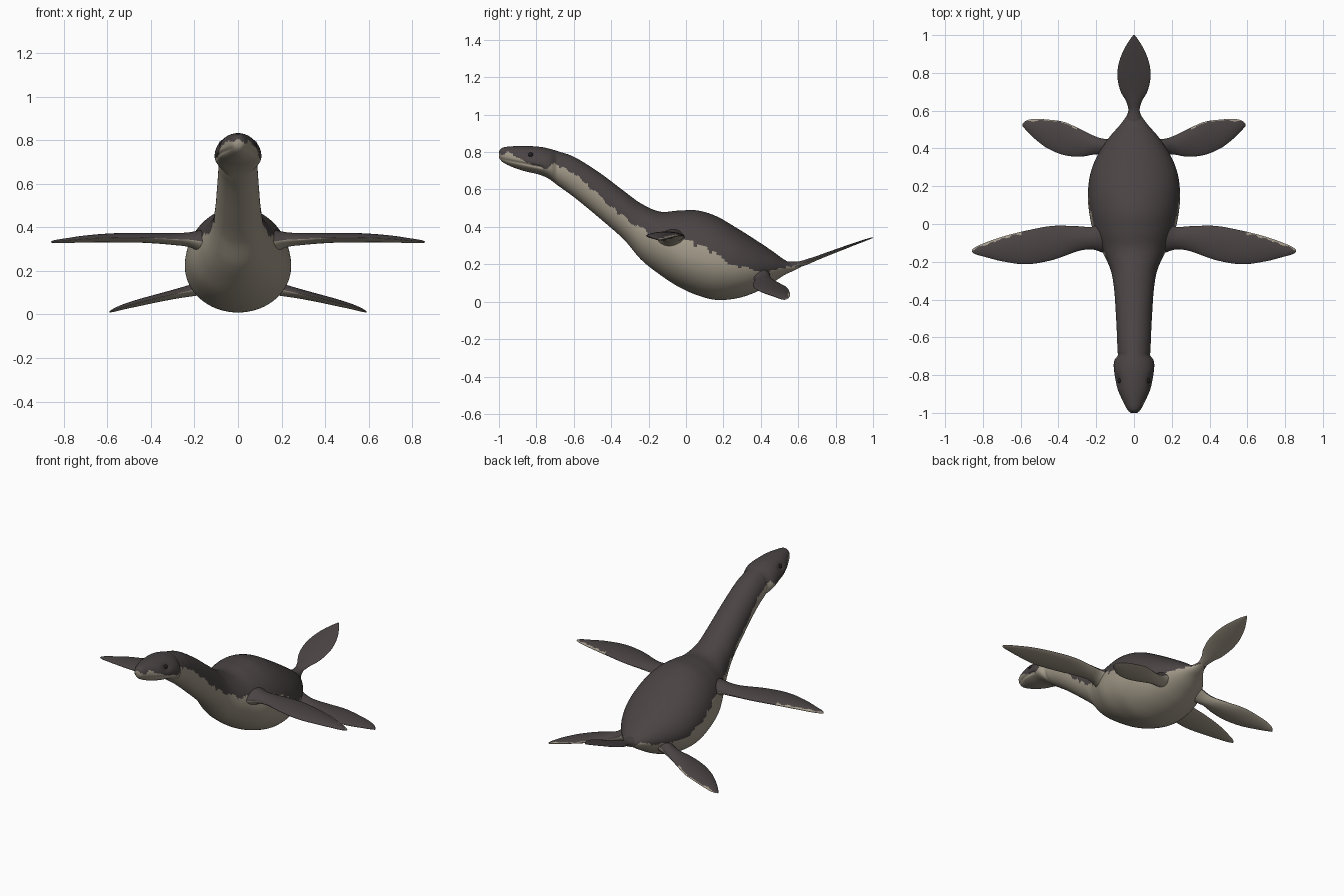
import bpy, bmesh, math
from mathutils import Vector, noise

cube = bpy.data.objects.get("Cube")
if cube:
    bpy.data.objects.remove(cube)


def material(name, colour):
    m = bpy.data.materials.new(name)
    m.use_nodes = True
    m.diffuse_color = colour
    bsdf = m.node_tree.nodes["Principled BSDF"]
    bsdf.inputs["Base Color"].default_value = colour
    bsdf.inputs["Roughness"].default_value = 0.8
    return m


DARK = material("dark back", (0.068, 0.056, 0.057, 1))
PALE = material("pale belly", (0.36, 0.32, 0.25, 1))
EYE = material("black eye", (0.015, 0.013, 0.013, 1))


def sample(stations, t):
    """Smooth curve through rows whose first entry is the parameter."""
    n = len(stations)
    i = 0
    while i < n - 2 and t > stations[i + 1][0]:
        i += 1
    a, b = stations[i], stations[i + 1]
    before, after = stations[max(i - 1, 0)], stations[min(i + 2, n - 1)]
    h = b[0] - a[0]
    u = (t - a[0]) / h
    out = []
    for k in range(1, len(a)):
        ma = (b[k] - before[k]) / (b[0] - before[0]) * h
        mb = (after[k] - a[k]) / (after[0] - a[0]) * h
        d = b[k] - a[k]
        out.append(a[k] + u * ma + u * u * (3 * d - 2 * ma - mb)
                   + u ** 3 * (ma + mb - 2 * d))
    return out


def loft(name, rings, is_dark, mirror=False):
    """Skin closed rings, cap both ends and colour each face by a rule."""
    bm = bmesh.new()
    rows = [[bm.verts.new(p) for p in ring] for ring in rings]
    n = len(rows[0])
    for r, s in zip(rows, rows[1:]):
        for j in range(n):
            bm.faces.new((r[j], r[(j + 1) % n], s[(j + 1) % n], s[j]))
    bm.faces.new(rows[0])
    bm.faces.new(rows[-1])
    bmesh.ops.recalc_face_normals(bm, faces=bm.faces)
    bm.normal_update()
    for f in bm.faces:
        f.material_index = 0 if is_dark(f.calc_center_median(), f.normal) else 1
    mesh = bpy.data.meshes.new(name)
    bm.to_mesh(mesh)
    bm.free()
    obj = bpy.data.objects.new(name, mesh)
    bpy.context.collection.objects.link(obj)
    mesh.materials.append(DARK)
    mesh.materials.append(PALE)
    mesh.shade_smooth()
    if mirror:
        obj.modifiers.new("Mirror", 'MIRROR')
    return obj


def ragged(p, scale, size):
    return size * noise.noise(Vector((p.x, p.y, p.z)) * scale)


# Head, neck and trunk: y, top, bottom, half width, height of widest point
BODY = [
    (-1, .805, .77, .018, .5), (-.985, .822, .75, .034, .5),
    (-.94, .83, .725, .058, .45), (-.87, .833, .7, .088, .4),
    (-.78, .828, .678, .105, .38), (-.73, .818, .655, .106, .4),
    (-.69, .806, .625, .09, .45), (-.6, .775, .56, .09, .5),
    (-.46, .688, .445, .097, .5), (-.33, .59, .33, .107, .5),
    (-.24, .525, .225, .125, .5), (-.14, .482, .145, .17, .5),
    (-.04, .487, .08, .215, .46), (.06, .488, .035, .237, .46),
    (.16, .458, .01, .244, .47), (.27, .395, .018, .23, .5),
    (.37, .332, .05, .19, .5), (.46, .272, .1, .13, .5),
    (.53, .222, .145, .07, .5), (.58, .205, .168, .036, .5),
    (.64, .222, .2, .024, .5)]

# Height of the ragged line between dark back and pale belly along y
COAT = [(-1, .8), (-.95, .79), (-.84, .745), (-.76, .715), (-.7, .735),
        (-.6, .69), (-.46, .56), (-.33, .45), (-.2, .37), (0, .335),
        (.12, .28), (.28, .19), (.4, .165), (.55, .185), (.64, .2)]


def body_ring(y, count=96):
    top, low, wide, f = sample(BODY, y)
    mid = low + (top - low) * f
    mouth = .765 + (y + 1) * -.2
    ring = []
    for j in range(count):
        a = math.tau * j / count
        s, c = math.sin(a), math.cos(a)
        x = wide * c
        z = mid + s * ((top - mid) if s > 0 else (mid - low))
        # Mouth groove, eye socket and crease behind the jaw
        if y < -.77:
            x *= 1 - .07 * math.exp(-((z - mouth) / .007) ** 2)
        socket = ((y + .83) / .03) ** 2 + ((z - .785) / .02) ** 2
        x *= 1 - .12 * math.exp(-socket)
        x *= 1 - .07 * math.exp(-((y + .692) / .012) ** 2)
        ring.append((x, y, z))
    return ring


def body_dark(p, normal):
    return p.z > sample(COAT, p.y)[0] + ragged(p, 22, .022) + ragged(p, 60, .008)


STEPS = 200
loft("body", [body_ring(-1 + 1.64 * i / STEPS) for i in range(STEPS + 1)], body_dark)

# Flippers: x, leading y, trailing y, mid height, thickness
FRONT = [(.1, -.17, .06, .32, .14), (.17, -.15, .02, .335, .105),
         (.22, -.135, -.014, .343, .07), (.29, -.142, -.012, .346, .055),
         (.43, -.19, -.01, .352, .046), (.57, -.213, -.035, .352, .042),
         (.7, -.197, -.068, .347, .032), (.79, -.174, -.1, .339, .022),
         (.84, -.16, -.122, .335, .014), (.858, -.148, -.136, .333, .006)]
REAR = [(.08, .33, .45, .16, .11), (.15, .355, .45, .135, .085),
        (.2, .368, .462, .115, .06), (.28, .357, .5, .096, .046),
        (.37, .365, .54, .075, .038), (.46, .402, .553, .053, .032),
        (.53, .455, .556, .034, .024), (.57, .495, .548, .02, .016),
        (.59, .518, .53, .012, .006)]
# Tail fluke: y, right edge, left edge, mid height, thickness
FLUKE = [(.54, -.05, .05, .185, .06), (.6, -.03, .03, .198, .034),
         (.65, -.042, .042, .214, .03), (.7, -.07, .07, .233, .024),
         (.77, -.087, .087, .26, .02), (.84, -.083, .083, .286, .017),
         (.91, -.06, .06, .312, .013), (.97, -.026, .026, .333, .009),
         (1, -.004, .004, .343, .004)]


def fin_rings(stations, along_x, steps=90, count=48):
    first, last = stations[0][0], stations[-1][0]
    rings = []
    for i in range(steps + 1):
        t = first + (last - first) * i / steps
        lead, trail, z, thick = sample(stations, t)
        ring = []
        for j in range(count):
            a = math.tau * j / count
            across = (lead + trail) / 2 + (trail - lead) / 2 * math.cos(a)
            s = math.sin(a)
            height = z + thick / 2 * s * (.55 + .45 * abs(s))
            ring.append((t, across, height) if along_x else (across, t, height))
        rings.append(ring)
    return rings


def fin_dark(stations, edge_from, edge_width):
    """Dark upper side, with a ragged pale trailing edge further out."""
    def rule(p, normal):
        if normal.z < .12:
            return False
        trail = sample(stations, p.x)[1]
        rim = edge_width + ragged(p, 25, edge_width)
        return not (p.x > edge_from and trail - p.y < rim)
    return rule


loft("front_flippers", fin_rings(FRONT, True), fin_dark(FRONT, .6, .012), True)
loft("rear_flippers", fin_rings(REAR, True), fin_dark(REAR, .3, .008), True)
loft("tail_fluke", fin_rings(FLUKE, False),
     lambda p, normal: normal.z > .2 + ragged(p, 30, .2))

# Eyes, mirrored to both sides of the head
bm = bmesh.new()
bmesh.ops.create_uvsphere(bm, u_segments=20, v_segments=12, radius=.013)
bmesh.ops.translate(bm, verts=bm.verts, vec=(.074, -.83, .785))
mesh = bpy.data.meshes.new("eyes")
bm.to_mesh(mesh)
bm.free()
mesh.materials.append(EYE)
mesh.shade_smooth()
eyes = bpy.data.objects.new("eyes", mesh)
bpy.context.collection.objects.link(eyes)
eyes.modifiers.new("Mirror", 'MIRROR')
